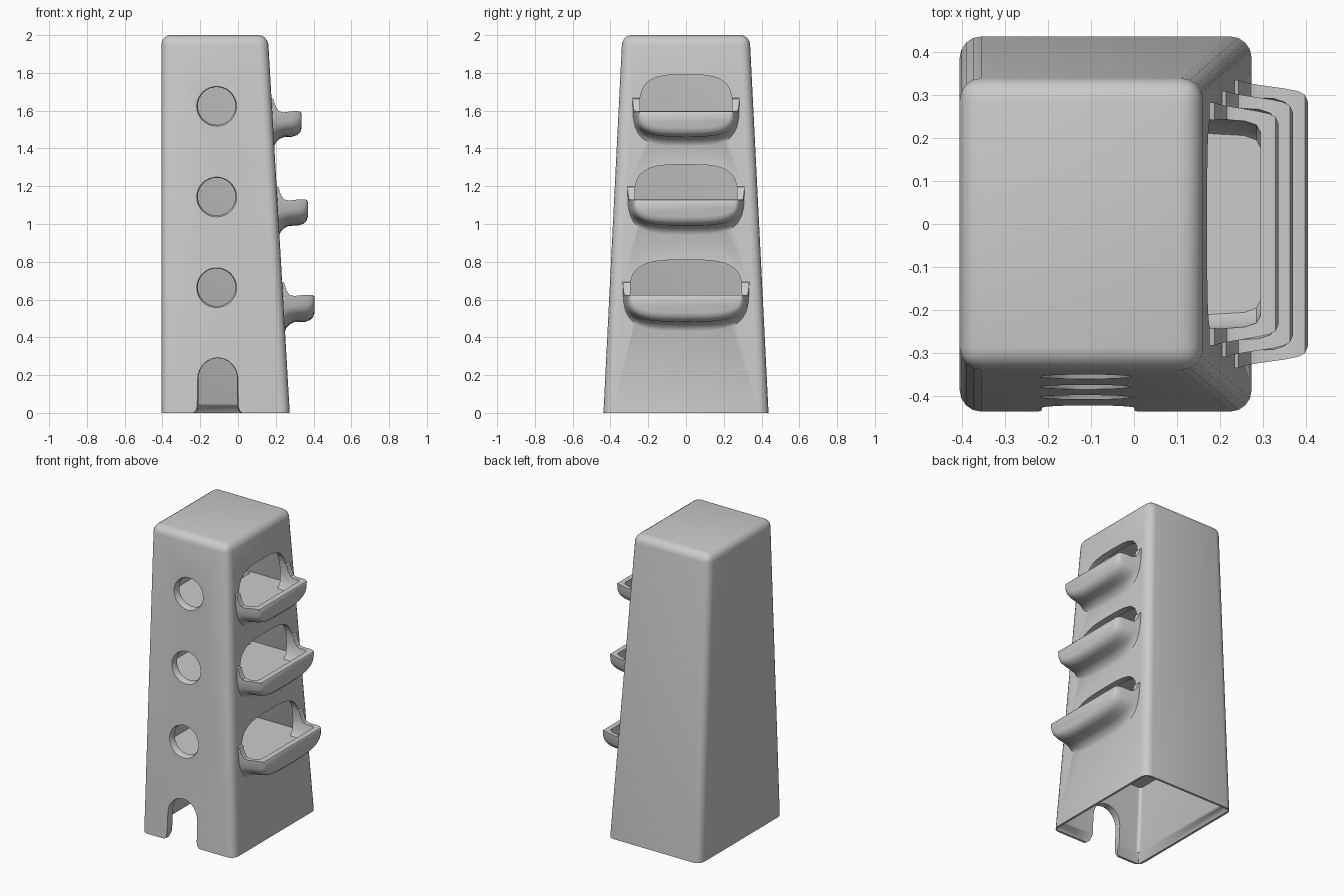
import bpy, bmesh, math

if "Cube" in bpy.data.objects:
    bpy.data.objects.remove(bpy.data.objects["Cube"])

grey = bpy.data.materials.new("warm_grey")
grey.diffuse_color = (0.6, 0.6, 0.6, 1)
grey.use_nodes = True
grey.node_tree.nodes["Principled BSDF"].inputs["Base Color"].default_value = grey.diffuse_color


def finish(name, bm):
    bmesh.ops.recalc_face_normals(bm, faces=bm.faces)
    me = bpy.data.meshes.new(name)
    bm.to_mesh(me)
    bm.free()
    me.materials.append(grey)
    ob = bpy.data.objects.new(name, me)
    bpy.context.collection.objects.link(ob)
    return ob


def loft(name, rings):
    """Skin a list of equal-length point rings and cap both ends."""
    bm = bmesh.new()
    vr = [[bm.verts.new(p) for p in r] for r in rings]
    n = len(rings[0])
    for a, b in zip(vr, vr[1:]):
        for i in range(n):
            j = (i + 1) % n
            bm.faces.new((a[i], a[j], b[j], b[i]))
    bm.faces.new(vr[0])
    bm.faces.new(vr[-1])
    return finish(name, bm)


def boolean(ob, tool, op):
    m = ob.modifiers.new(op, 'BOOLEAN')
    m.object, m.operation, m.solver = tool, op, 'EXACT'
    bpy.context.view_layer.objects.active = ob
    bpy.ops.object.modifier_apply(modifier=m.name)
    bpy.data.objects.remove(tool)


def rect(x0, x1, y, z):
    return [(x0, -y, z), (x1, -y, z), (x1, y, z), (x0, y, z)]


def wall_x(z):
    return 0.274 - 0.058 * z


def wall_y(z):
    return 0.437 - 0.05 * z


def shell_ring(z, t):
    return rect(-0.406 + t, wall_x(z) - t, wall_y(z) - t, z)


def round_edges(ob, offset, low):
    bm = bmesh.new()
    bm.from_mesh(ob.data)
    edges = [e for e in bm.edges if max(v.co.z for v in e.verts) > low
             and e.calc_face_angle(0) > 0.5]
    bmesh.ops.bevel(bm, geom=edges, offset=offset, segments=4, profile=0.5,
                    affect='EDGES', clamp_overlap=True)
    bm.to_mesh(ob.data)
    bm.free()


def half_oval(w, top, bot, n=16, p=0.6):
    """Half superellipse in (y, z) from +w to -w, bulging from top to bot."""
    pts = []
    for i in range(n + 1):
        a = math.pi * i / n
        c, s = math.cos(a), max(math.sin(a), 0.0)
        if i in (0, n):
            s = 0.0
        pts.append((math.copysign(abs(c) ** p, c) * w, top + (bot - top) * s ** p))
    return pts


# tower shell
tower = loft("tower", [shell_ring(0, 0), shell_ring(2, 0)])
round_edges(tower, 0.05, 0.5)

# (tip x, half width, rim z, bottom z, opening top z, window z)
levels = [(0.405, 0.325, 0.625, 0.48, 0.81, 0.665),
          (0.370, 0.300, 1.130, 0.99, 1.315, 1.145),
          (0.337, 0.273, 1.597, 1.46, 1.79, 1.625)]

# balconies flare into the wall and round off at the tip
for tip, w, rim, bot, top, win in levels:
    x0 = wall_x(rim)
    sections = [(x0 - 0.045, 0.012, 0.085, -0.07),
                (x0 + 0.006, 0.010, 0.065, -0.06),
                (x0 + 0.018, 0.006, 0.025, -0.03),
                (x0 + 0.035, 0.002, 0.000, -0.012),
                (x0 + 0.060, -0.002, -0.006, 0.0),
                (tip - 0.050, -0.010, 0.0, 0.002),
                (tip - 0.022, -0.016, 0.0, 0.012),
                (tip - 0.007, -0.024, -0.002, 0.028),
                (tip, -0.040, -0.012, 0.050)]
    rings = [[(x, y, z) for y, z in half_oval(w + dw, rim + dt, bot + db)]
             for x, dw, dt, db in sections]
    boolean(tower, loft("balcony", rings), 'UNION')

# hollow interior, thin at the open bottom
hollow = loft("hollow", [shell_ring(-0.02, 0.015), shell_ring(0.0, 0.015),
                         shell_ring(0.05, 0.045), shell_ring(1.94, 0.045)])
round_edges(hollow, 0.02, 1.9)
boolean(tower, hollow, 'DIFFERENCE')

# balcony doorways and tray cavities
for tip, w, rim, bot, top, win in levels:
    floor = bot + 0.05
    rings = []
    for x, s in ((0.05, 0.02), (tip - 0.08, 0.032), (tip - 0.052, 0.042), (tip - 0.042, 0.06)):
        h = w - s
        outline = half_oval(h, rim, top) + [(-h + 0.01, floor + 0.03), (-h + 0.035, floor),
                                            (h - 0.035, floor), (h - 0.01, floor + 0.03)]
        rings.append([(x, y, z) for y, z in outline])
    # keep the air above the rim clear past the tip
    boolean(tower, loft("doorway", rings), 'DIFFERENCE')

# round front windows with a slightly flared outer edge
for lv in levels:
    z0, yf = lv[5], -wall_y(lv[5])
    rings = []
    for y, r in ((yf - 0.02, 0.112), (yf, 0.106), (yf + 0.012, 0.100), (yf + 0.10, 0.100)):
        rings.append([(-0.113 + r * math.cos(math.tau * i / 32), y,
                       z0 + r * math.sin(math.tau * i / 32)) for i in range(32)])
    boolean(tower, loft("window", rings), 'DIFFERENCE')

# arched front entrance, corners eased at the ground
rings = []
for y, g in ((-0.5, 0.006), (-0.435, 0.006), (-0.415, 0.0), (-0.3, 0.0)):
    w = 0.103 + g
    side = [(w + 0.02, -0.02), (w + 0.02, 0.0), (w + 0.006, 0.012), (w, 0.035)]
    arch = [(w * math.cos(math.pi * i / 16), 0.18 + (0.11 + g) * math.sin(math.pi * i / 16))
            for i in range(17)]
    outline = side + arch + [(-x, z) for x, z in reversed(side)]
    rings.append([(-0.107 + x, y, z) for x, z in outline])
boolean(tower, loft("entrance", rings), 'DIFFERENCE')

# interior floors with a stair hole in the back left
for i, lv in enumerate(levels):
    z = lv[3] + 0.05
    slab = loft(f"floor_{i + 1}", [shell_ring(z - 0.04, 0.03), shell_ring(z, 0.03)])
    hole = loft("stair_hole", [[(x, y + 0.22, q) for x, y, q in rect(-0.33, -0.12, 0.08, q)]
                               for q in (z - 0.1, z + 0.1)])
    boolean(slab, hole, 'DIFFERENCE')

# smooth shading with sharp creases
bpy.ops.object.select_all(action='DESELECT')
tower.select_set(True)
bpy.context.view_layer.objects.active = tower
bpy.ops.object.shade_smooth_by_angle(angle=math.radians(35))
